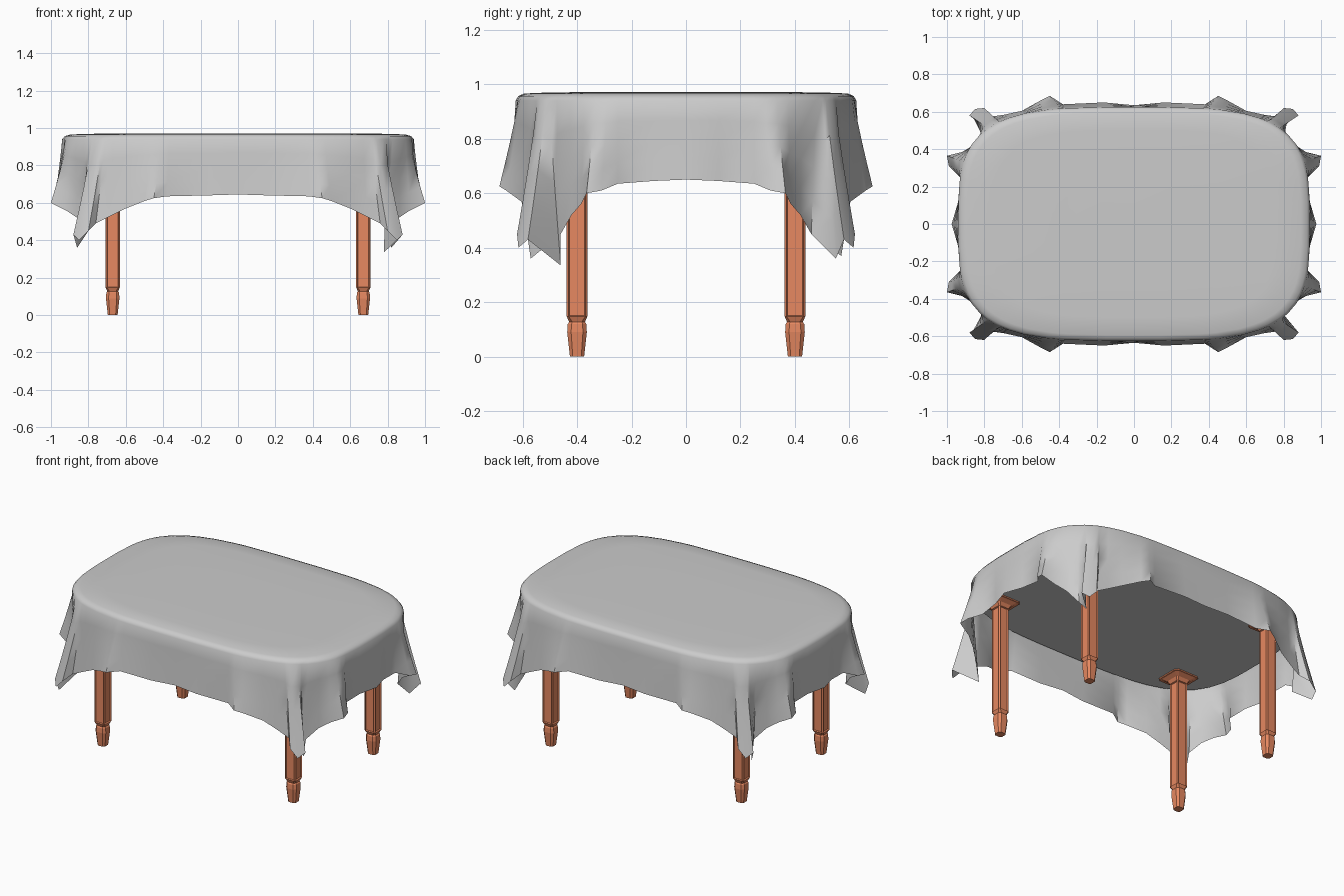
import bpy, bmesh, math
from mathutils import Vector

if "Cube" in bpy.data.objects:
    bpy.data.objects.remove(bpy.data.objects["Cube"])

RX, RY, N = 0.94, 0.625, 3.6   # rounded table outline (superellipse)


def outline(angle, scale=1.0):
    c, s = math.cos(angle), math.sin(angle)
    r = (abs(c / RX) ** N + abs(s / RY) ** N) ** (-1 / N)
    return Vector((c * r * scale, s * r * scale, 0))


def loft(name, rings, material=None):
    """Skin a list of closed rings, capping both ends."""
    bm = bmesh.new()
    loops = [[bm.verts.new(p) for p in ring] for ring in rings]
    n = len(loops[0])
    for a, b in zip(loops, loops[1:]):
        for i in range(n):
            j = (i + 1) % n
            bm.faces.new((a[i], a[j], b[j], b[i]))
    bm.faces.new(loops[0][::-1])
    bm.faces.new(loops[-1])
    return bm


def finish(bm, name, material=None, smooth=None):
    me = bpy.data.meshes.new(name)
    bm.to_mesh(me)
    bm.free()
    ob = bpy.data.objects.new(name, me)
    bpy.context.collection.objects.link(ob)
    if material:
        me.materials.append(material)
    if smooth:
        bpy.ops.object.select_all(action='DESELECT')
        ob.select_set(True)
        bpy.context.view_layer.objects.active = ob
        bpy.ops.object.shade_smooth_by_angle(angle=math.radians(smooth))
    return ob


# Table top hidden under the cloth
angles = [i * math.tau / 64 for i in range(64)]
top = [[outline(a, 0.975) + Vector((0, 0, z)) for a in angles] for z in (0.87, 0.94)]
finish(loft("table_top", top), "table_top", smooth=40)

# Cloth hem for one quadrant, from the +x side round to the +y side
HEM = [(0.975, 0, .65), (0.94, .12, .645), (0.93, .25, .635), (0.99, .31, .61),
       (1.0, .365, .60), (0.92, .385, .56), (0.86, .42, .52), (0.80, .46, .45),
       (0.84, .53, .38), (0.88, .58, .43), (0.85, .615, .40), (0.80, .62, .45),
       (0.76, .575, .49), (0.69, .585, .525), (0.60, .605, .57), (0.50, .66, .61),
       (0.45, .685, .625), (0.38, .64, .635), (0.16, .65, .64), (0, .635, .645)]
TIPS = {(1, -1): (0.78, -.46, .335), (-1, -1): (-0.86, -.57, .36),
        (1, 1): (0.82, .55, .36), (-1, 1): (-0.86, .57, .37)}
quad_angles = sorted(math.atan2(y, x) for x, y, z in HEM)

hem, rim_angles = [], []
for sx, sy in ((1, 1), (-1, 1), (-1, -1), (1, -1)):
    pts = [Vector((sx * x, sy * y, z)) for x, y, z in HEM]
    pts[8] = Vector(TIPS[(sx, sy)])
    angs = [math.atan2(sy * math.sin(a), sx * math.cos(a)) for a in quad_angles]
    if sx * sy < 0:
        pts.reverse()
        angs.reverse()
    hem += pts[:-1]
    rim_angles += angs[:-1]

# Cloth: falling folds, then a rounded rim and the flat top
rings = []
for t in (1, .75, .5, .25):
    ring = []
    for h, a in zip(hem, rim_angles):
        r = outline(a)
        k = t ** 1.15
        ring.append(Vector((r.x + (h.x - r.x) * k, r.y + (h.y - r.y) * k,
                            0.94 + (h.z - 0.94) * t)))
    rings.append(ring)
for scale, z in ((1.0, .94), (.985, .957), (.95, .966), (.8, .97), (.4, .972)):
    rings.append([outline(a, scale) + Vector((0, 0, z)) for a in rim_angles])
bm = loft("tablecloth", rings)
bm.faces.ensure_lookup_table()
bottom = max((f for f in bm.faces if len(f.verts) > 4), key=lambda f: -f.calc_center_median().z)
bmesh.ops.delete(bm, geom=[bottom], context='FACES_ONLY')
finish(bm, "tablecloth", smooth=50)

# Turned-square legs with recessed panels
wood = bpy.data.materials.new("wood")
wood.diffuse_color = (0.8, 0.25, 0.12, 1)
wood.use_nodes = True
wood.node_tree.nodes["Principled BSDF"].inputs["Base Color"].default_value = wood.diffuse_color
PROFILE = [(0, .026), (.09, .036), (.12, .034), (.127, .029), (.148, .038),
           (.83, .038), (.85, .05), (.872, .088)]


def section(z, h):
    c = h * 0.8 if z > 0.13 else h * 0.6
    return [Vector((x, y, z)) for x, y in ((h, -c), (h, c), (c, h), (-c, h),
                                           (-h, c), (-h, -c), (-c, -h), (c, -h))]


for sx, side in ((-1, "left"), (1, "right")):
    for sy, end in ((-1, "front"), (1, "back")):
        bm = loft("leg", [section(z, h) for z, h in PROFILE])
        panels = [f for f in bm.faces if f.calc_area() > 0.03]
        bmesh.ops.inset_individual(bm, faces=panels, thickness=.01, depth=0)
        bmesh.ops.inset_individual(bm, faces=panels, thickness=.004, depth=-.008)
        leg = finish(bm, f"{end}_{side}_leg", wood)
        leg.location = (sx * 0.67, sy * 0.4, 0)
